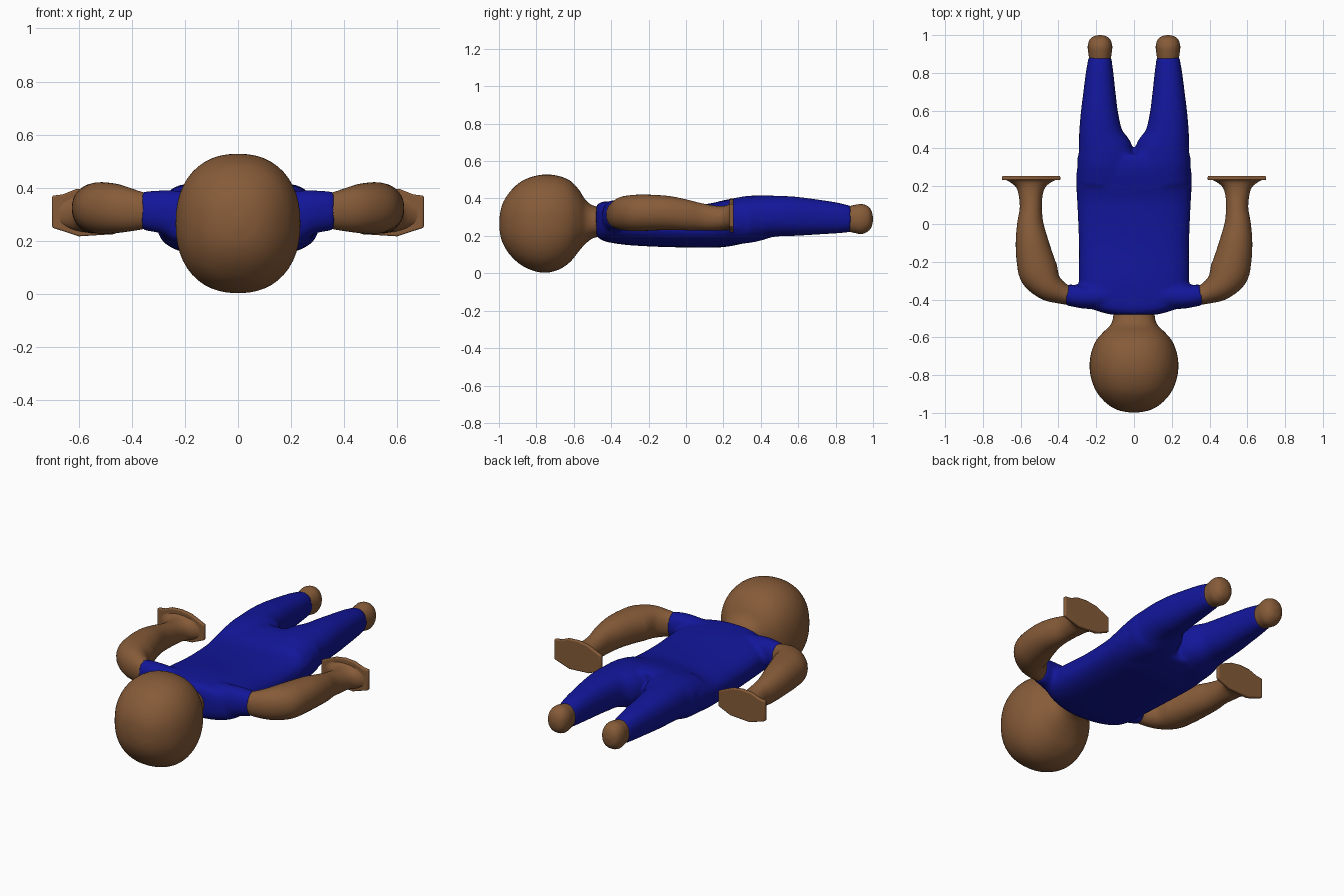
import bpy, bmesh, math
from mathutils import Vector


def material(name, rgb):
    m = bpy.data.materials.new(name)
    m.diffuse_color = (*rgb, 1)
    return m


SKIN = material("skin", (0.24, 0.105, 0.04))
SUIT = material("suit", (0.006, 0.008, 0.32))


def spline(pts, steps):
    # Catmull-Rom through the stations
    out = []
    for i in range(len(pts) - 1):
        p = [Vector(pts[min(max(i + k, 0), len(pts) - 1)]) for k in (-1, 0, 1, 2)]
        for s in range(steps):
            t = s / steps
            out.append(0.5 * (2 * p[1] + (p[2] - p[0]) * t
                       + (2 * p[0] - 5 * p[1] + 4 * p[2] - p[3]) * t * t
                       + (3 * p[1] - p[0] - 3 * p[2] + p[3]) * t ** 3))
    return out + [Vector(pts[-1])]


def loft(bm, stations, power=2.0, sides=40, steps=5, mirror=1):
    # stations: x, y, half width, bottom z, top z; rings stand across the path
    st = spline(stations, steps)
    rings = []
    for i, (x, y, w, lo, hi) in enumerate(st):
        a, b = st[max(i - 1, 0)], st[min(i + 1, len(st) - 1)]
        d = Vector((b[0] - a[0], b[1] - a[1])).normalized()
        ring = []
        for k in range(sides):
            t = 2 * math.pi * k / sides
            c, s = math.cos(t), math.sin(t)
            c = math.copysign(abs(c) ** (2 / power), c) * w
            s = math.copysign(abs(s) ** (2 / power), s) * (hi - lo) / 2
            ring.append(bm.verts.new((mirror * (x + d.y * c), y - d.x * c, (lo + hi) / 2 + s)))
        rings.append(ring)
    for r, q in zip(rings, rings[1:]):
        for k in range(sides):
            n = (k + 1) % sides
            bm.faces.new((r[k], r[n], q[n], q[k]))
    bm.faces.new(rings[0])
    bm.faces.new(rings[-1])


def make(name, bm, mat, angle=50):
    bmesh.ops.recalc_face_normals(bm, faces=bm.faces[:])
    me = bpy.data.meshes.new(name)
    bm.to_mesh(me)
    bm.free()
    ob = bpy.data.objects.new(name, me)
    bpy.context.collection.objects.link(ob)
    me.materials.append(mat)
    bpy.ops.object.select_all(action='DESELECT')
    ob.select_set(True)
    bpy.context.view_layer.objects.active = ob
    bpy.ops.object.shade_smooth_by_angle(angle=math.radians(angle))
    return ob


# Head and neck
bm = bmesh.new()
loft(bm, [(0, -0.998, 0.02, 0.24, 0.29), (0, -0.985, 0.085, 0.175, 0.36),
          (0, -0.95, 0.145, 0.11, 0.425), (0, -0.89, 0.197, 0.05, 0.485),
          (0, -0.82, 0.226, 0.015, 0.517), (0, -0.75, 0.235, 0.003, 0.528),
          (0, -0.68, 0.226, 0.02, 0.52), (0, -0.62, 0.202, 0.06, 0.495),
          (0, -0.575, 0.165, 0.115, 0.45), (0, -0.535, 0.125, 0.16, 0.39),
          (0, -0.49, 0.11, 0.19, 0.36), (0, -0.42, 0.11, 0.2, 0.35)], 2.25, 48)
make("head", bm, SKIN)

# Suit: torso, shoulders and legs fused into one skin
bm = bmesh.new()
loft(bm, [(0, -0.48, 0.12, 0.20, 0.36), (0, -0.455, 0.21, 0.18, 0.38),
          (0, -0.41, 0.285, 0.165, 0.385), (0, -0.3, 0.292, 0.15, 0.385),
          (0, -0.1, 0.292, 0.14, 0.37), (0, 0.1, 0.30, 0.138, 0.37),
          (0, 0.2, 0.305, 0.14, 0.39), (0, 0.3, 0.30, 0.158, 0.408),
          (0, 0.37, 0.25, 0.18, 0.40)], 2.6)
for side in (1, -1):
    loft(bm, [(0.1, -0.38, 0.07, 0.19, 0.38), (0.24, -0.385, 0.065, 0.21, 0.39),
              (0.30, -0.382, 0.06, 0.23, 0.39), (0.36, -0.374, 0.055, 0.24, 0.385)],
         2.2, mirror=side)
    loft(bm, [(0.155, 0.2, 0.145, 0.155, 0.385), (0.15, 0.3, 0.15, 0.158, 0.41),
              (0.152, 0.38, 0.148, 0.17, 0.416), (0.175, 0.47, 0.118, 0.195, 0.415),
              (0.183, 0.58, 0.10, 0.2, 0.41), (0.183, 0.7, 0.085, 0.207, 0.395),
              (0.182, 0.8, 0.073, 0.213, 0.38), (0.18, 0.885, 0.06, 0.22, 0.36)],
         2.3, mirror=side)
suit = make("suit", bm, SUIT)
rm = suit.modifiers.new("fuse", 'REMESH')
rm.mode = 'VOXEL'
rm.voxel_size = 0.012
rm.use_smooth_shade = True
sm = suit.modifiers.new("soften", 'SMOOTH')
sm.iterations = 5

for side, tag in ((1, "right"), (-1, "left")):
    # Foot
    bm = bmesh.new()
    loft(bm, [(0.18, 0.86, 0.055, 0.225, 0.355), (0.18, 0.9, 0.061, 0.216, 0.365),
              (0.18, 0.94, 0.065, 0.21, 0.37), (0.18, 0.975, 0.055, 0.226, 0.357),
              (0.18, 0.993, 0.034, 0.25, 0.33), (0.18, 1.0, 0.008, 0.285, 0.297)],
         2.2, 32, mirror=side)
    make(tag + "_foot", bm, SKIN)

    # Arm flaring at the wrist
    bm = bmesh.new()
    loft(bm, [(0.33, -0.378, 0.05, 0.25, 0.375), (0.38, -0.368, 0.056, 0.24, 0.39),
              (0.45, -0.33, 0.08, 0.23, 0.412), (0.50, -0.265, 0.103, 0.225, 0.42),
              (0.523, -0.19, 0.099, 0.228, 0.42), (0.541, -0.09, 0.086, 0.232, 0.413),
              (0.549, 0.0, 0.070, 0.23, 0.395), (0.546, 0.08, 0.059, 0.23, 0.375),
              (0.547, 0.15, 0.063, 0.228, 0.362), (0.547, 0.195, 0.078, 0.23, 0.36),
              (0.547, 0.222, 0.11, 0.23, 0.365), (0.547, 0.234, 0.135, 0.232, 0.375)],
         2.1, 36, mirror=side)
    make(tag + "_arm", bm, SKIN)

    # Hand: flat flared plate
    bm = bmesh.new()
    outline = [(0.70, 0.25), (0.70, 0.37), (0.66, 0.375), (0.61, 0.395), (0.545, 0.40),
               (0.48, 0.39), (0.39, 0.35), (0.39, 0.26), (0.47, 0.225), (0.60, 0.217)]
    face = bm.faces.new([bm.verts.new((side * x, 0.232, z)) for x, z in outline])
    ext = bmesh.ops.extrude_face_region(bm, geom=[face])
    new = [v for v in ext["geom"] if isinstance(v, bmesh.types.BMVert)]
    bmesh.ops.translate(bm, verts=new, vec=(0, 0.022, 0))
    hand = make(tag + "_hand", bm, SKIN, 40)
    bv = hand.modifiers.new("round", 'BEVEL')
    bv.width = 0.006
    bv.segments = 3
